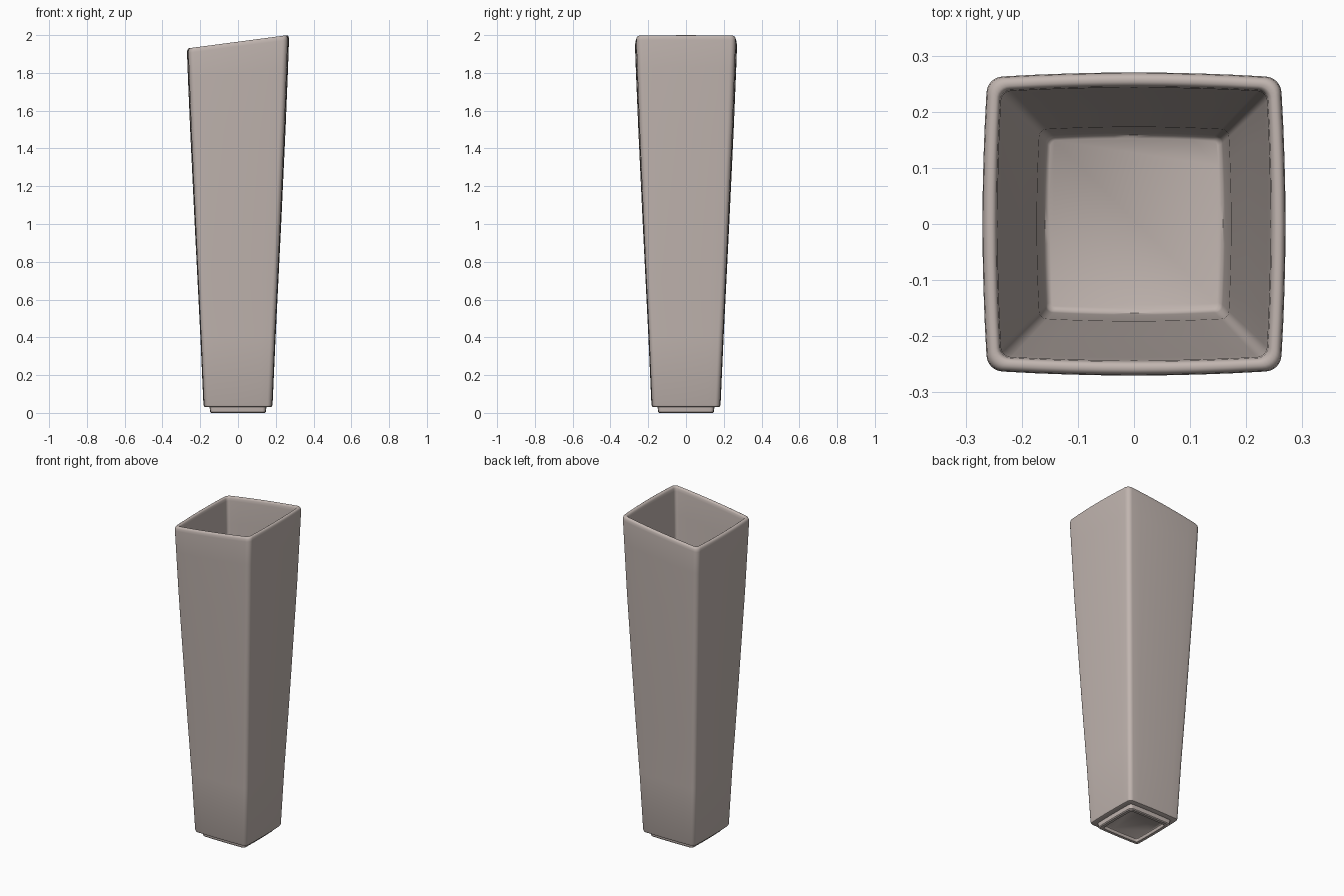
import bpy, bmesh, math

if "Cube" in bpy.data.objects:
    bpy.data.objects.remove(bpy.data.objects["Cube"])

SLOPE = 0.132   # tilt of the rim along x
TOP = 1.965     # rim height at the centre


def ring_points(h, z, r, bow):
    """Rounded square of half width h (sides bowed outward), tilted with height."""
    pts = []
    inner = h - bow - r
    for q in range(4):
        a0 = q * math.pi / 2
        cx = inner * (1 if q in (0, 3) else -1)
        cy = inner * (1 if q in (0, 1) else -1)
        # rounded corner
        for i in range(7):
            a = a0 + i * math.pi / 12
            pts.append((cx + r * math.cos(a), cy + r * math.sin(a)))
        # side towards the next corner
        nx, ny = -cy, cx
        ea = a0 + math.pi / 2
        sx, sy = cx + r * math.cos(ea), cy + r * math.sin(ea)
        ex, ey = nx + r * math.cos(ea), ny + r * math.sin(ea)
        for i in range(1, 8):
            t = i / 8
            b = bow * (1 - (2 * t - 1) ** 2)
            pts.append((sx + (ex - sx) * t + b * math.cos(ea),
                        sy + (ey - sy) * t + b * math.sin(ea)))
    w = z / TOP
    return [(x, y, z + SLOPE * x * w * w) for x, y in pts]


def loft(name, rings, mat):
    """Skin a stack of rings and cap both ends."""
    bm = bmesh.new()
    loops = [[bm.verts.new(p) for p in ring_points(*r)] for r in rings]
    n = len(loops[0])
    for a, b in zip(loops, loops[1:]):
        for i in range(n):
            j = (i + 1) % n
            bm.faces.new((a[i], a[j], b[j], b[i]))
    bm.faces.new(loops[0][::-1])
    bm.faces.new(loops[-1])
    bmesh.ops.recalc_face_normals(bm, faces=bm.faces)
    me = bpy.data.meshes.new(name)
    bm.to_mesh(me)
    bm.free()
    me.materials.append(mat)
    ob = bpy.data.objects.new(name, me)
    bpy.context.collection.objects.link(ob)
    bpy.context.view_layer.objects.active = ob
    ob.select_set(True)
    bpy.ops.object.shade_smooth_by_angle(angle=math.radians(40))
    return ob


clay = bpy.data.materials.new("warm grey ceramic")
clay.diffuse_color = (0.53, 0.46, 0.43, 1)
clay.use_nodes = True
clay.node_tree.nodes["Principled BSDF"].inputs["Base Color"].default_value = clay.diffuse_color

# (half width, height, corner radius, side bow)
recess = [(0.116, 0.020, 0.010, 0.002), (0.121, 0.016, 0.012, 0.002),
          (0.122, 0.005, 0.012, 0.002), (0.126, 0.000, 0.013, 0.002)]
foot = [(0.143, 0.000, 0.016, 0.002), (0.148, 0.005, 0.018, 0.002),
        (0.150, 0.030, 0.018, 0.002)]
body = [(0.172, 0.030, 0.022, 0.003), (0.179, 0.033, 0.024, 0.003),
        (0.183, 0.044, 0.025, 0.003), (0.199, 0.40, 0.026, 0.004),
        (0.214, 0.70, 0.027, 0.004), (0.229, 1.00, 0.028, 0.005),
        (0.2525, 1.50, 0.029, 0.006), (0.265, 1.80, 0.030, 0.007)]
rim = [(0.270, 1.940, 0.030, 0.007), (0.2685, 1.955, 0.030, 0.007),
       (0.265, 1.962, 0.029, 0.007), (0.260, 1.965, 0.027, 0.007),
       (0.253, 1.965, 0.024, 0.007), (0.248, 1.962, 0.021, 0.006),
       (0.245, 1.956, 0.019, 0.006), (0.243, 1.940, 0.018, 0.006)]
inside = [(0.238, 1.80, 0.018, 0.006), (0.203, 1.00, 0.016, 0.005),
          (0.173, 0.40, 0.014, 0.004), (0.162, 0.085, 0.014, 0.004),
          (0.159, 0.073, 0.013, 0.004), (0.152, 0.068, 0.010, 0.003)]

# hollow square vase with foot, slanted rim and interior
loft("vase", recess + foot + body + rim + inside, clay)
